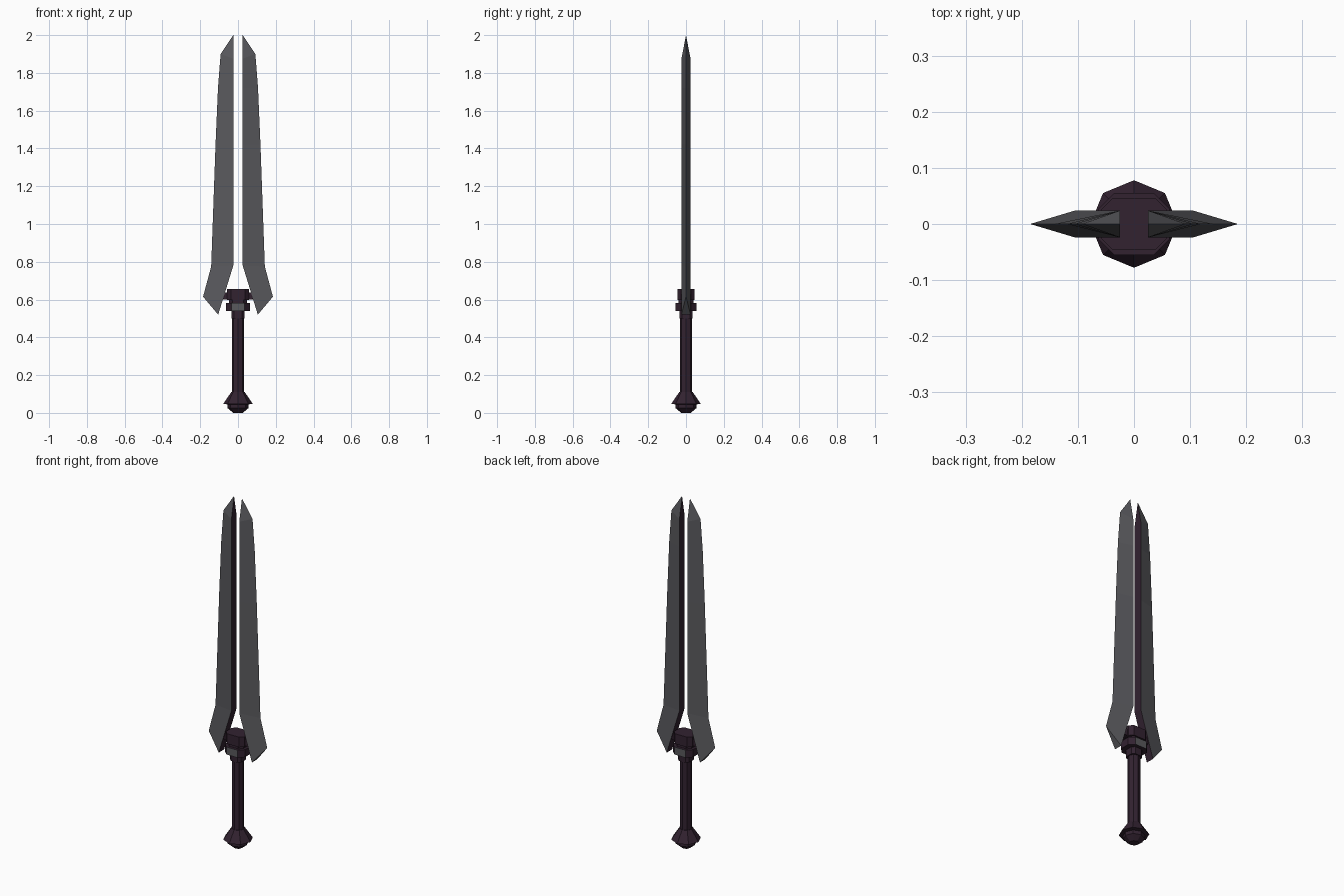
import bpy, bmesh, math

if "Cube" in bpy.data.objects:
    bpy.data.objects.remove(bpy.data.objects["Cube"])


def material(name, rgb):
    m = bpy.data.materials.new(name)
    m.diffuse_color = (*rgb, 1)
    m.use_nodes = True
    m.node_tree.nodes["Principled BSDF"].inputs["Base Color"].default_value = m.diffuse_color
    return m


STEEL = material("dark steel", (0.10, 0.10, 0.11))
PURPLE = material("dark purple", (0.032, 0.016, 0.030))


def finish(name, bm, mats):
    bmesh.ops.recalc_face_normals(bm, faces=bm.faces)
    me = bpy.data.meshes.new(name)
    bm.to_mesh(me)
    bm.free()
    for m in mats:
        me.materials.append(m)
    ob = bpy.data.objects.new(name, me)
    bpy.context.collection.objects.link(ob)
    return ob


def loft(name, rings, mats, rule=None):
    """Stack closed rings of points, cap both ends, colour faces by a rule."""
    bm = bmesh.new()
    loops = [[bm.verts.new(p) for p in r] for r in rings]
    n = len(loops[0])
    for a, b in zip(loops, loops[1:]):
        for i in range(n):
            j = (i + 1) % n
            bm.faces.new((a[i], a[j], b[j], b[i]))
    bm.faces.new(loops[0])
    bm.faces.new(loops[-1])
    bm.normal_update()
    if rule:
        for f in bm.faces:
            f.material_index = rule(f)
    return finish(name, bm, mats)


def circle(r, z, n=8):
    return [(r * math.cos(math.tau * i / n), r * math.sin(math.tau * i / n), z)
            for i in range(n)]


def chamfered(hx, hy, c, z):
    return [(hx, -hy + c, z), (hx, hy - c, z), (hx - c, hy, z), (c - hx, hy, z),
            (-hx, hy - c, z), (-hx, c - hy, z), (c - hx, -hy, z), (hx - c, -hy, z)]


# Wedge blades: thick inner spine, sharp outer edge
# stations: inner x, inner z, outer x, outer z
STATIONS = [(0.105, 0.52, 0.185, 0.615), (0.025, 0.78, 0.142, 0.775),
            (0.025, 1.42, 0.119, 1.42), (0.025, 1.72, 0.106, 1.72),
            (0.025, 1.875, 0.092, 1.90)]
T = 0.024


def blade(name, s):
    bm = bmesh.new()
    rows = [[bm.verts.new(p) for p in
             ((s * xi, -T, zi), (s * xo, 0, zo), (s * xi, T, zi))]
            for xi, zi, xo, zo in STATIONS]
    tip = bm.verts.new((s * 0.025, 0, 2.0))
    bm.faces.new(rows[0])
    for a, b in zip(rows, rows[1:]):
        for i in range(3):
            j = (i + 1) % 3
            f = bm.faces.new((a[i], a[j], b[j], b[i]))
            f.material_index = 1 if i == 2 else 0
    for i in range(3):
        f = bm.faces.new((rows[-1][i], rows[-1][(i + 1) % 3], tip))
        f.material_index = 1 if i == 2 else 0
    finish(name, bm, [STEEL, PURPLE])


blade("right_blade", 1)
blade("left_blade", -1)

# Pommel, grip and collar
loft("pommel", [circle(0.025, 0.0), circle(0.055, 0.025), circle(0.055, 0.045),
                circle(0.078, 0.048), circle(0.036, 0.11)], [PURPLE])
loft("grip", [circle(0.032, 0.10), circle(0.032, 0.52)], [PURPLE])
loft("collar", [chamfered(0.035, 0.035, 0.014, 0.50),
                chamfered(0.035, 0.035, 0.014, 0.545)], [PURPLE])

# Guard blocks, the lower one with steel front and back
loft("lower_guard", [chamfered(0.063, 0.055, 0.028, 0.54),
                     chamfered(0.063, 0.055, 0.028, 0.583)], [PURPLE, STEEL],
     lambda f: 1 if abs(f.normal.y) > 0.95 else 0)
loft("guard_neck", [chamfered(0.048, 0.04, 0.02, 0.58),
                    chamfered(0.048, 0.04, 0.02, 0.605)], [PURPLE])
loft("upper_guard", [chamfered(0.058, 0.046, 0.02, 0.597),
                     chamfered(0.058, 0.046, 0.02, 0.655)], [PURPLE])

# Crossbar joining the two blades
loft("crossbar", [chamfered(0.082, 0.018, 0.005, 0.60),
                  chamfered(0.078, 0.018, 0.005, 0.637)], [PURPLE])
